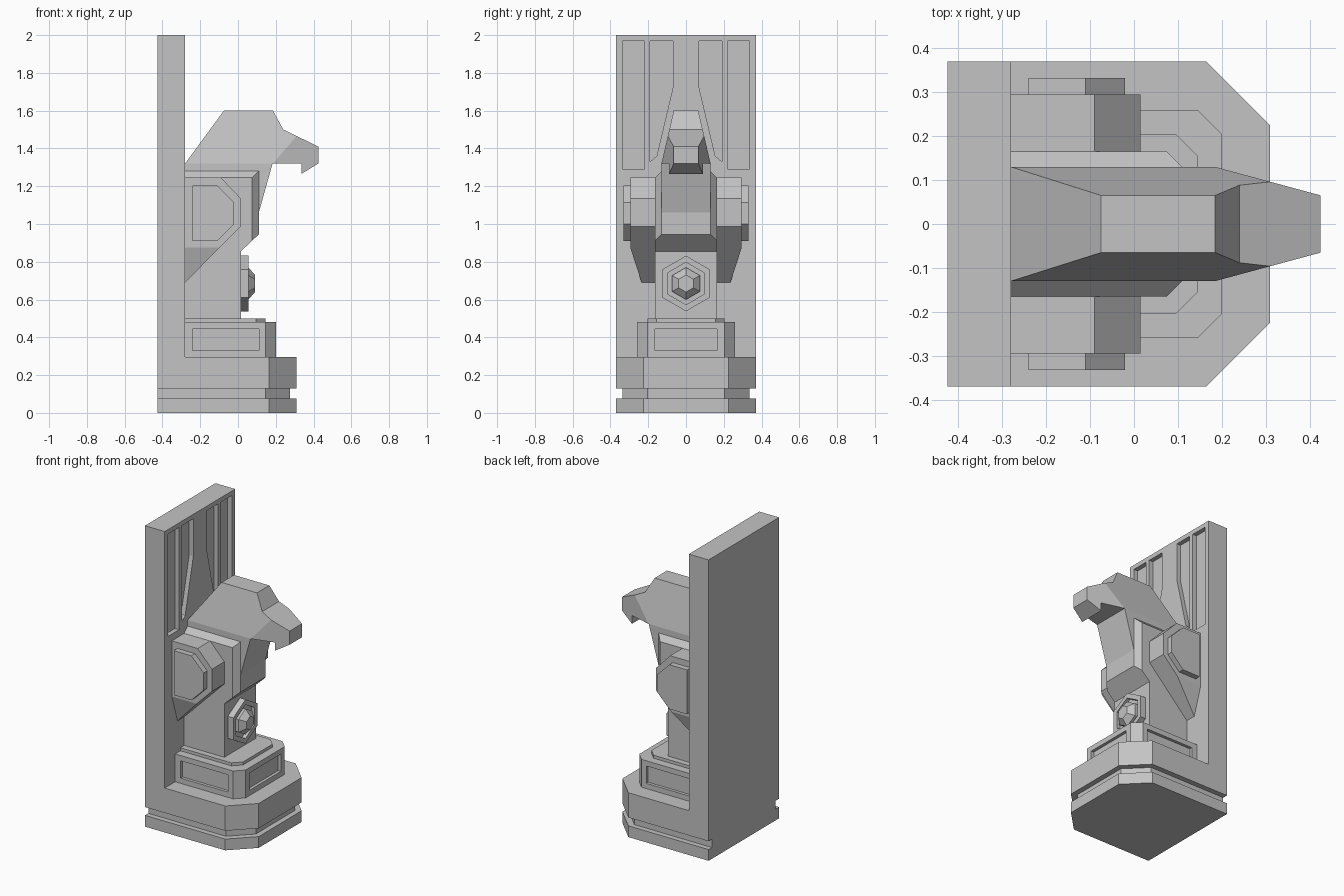
import bpy
import bmesh
from math import sin, cos, tau
from mathutils import Vector

if "Cube" in bpy.data.objects:
    bpy.data.objects.remove(bpy.data.objects["Cube"], do_unlink=True)

stone = bpy.data.materials.new("grey stone")
stone.use_nodes = True
GREY = (0.55, 0.55, 0.55, 1)
stone.diffuse_color = GREY
stone.node_tree.nodes["Principled BSDF"].inputs["Base Color"].default_value = GREY

PLACE = {
    "x": lambda a, b, t: Vector((t, a, b)),
    "y": lambda a, b, t: Vector((a, t, b)),
    "z": lambda a, b, t: Vector((a, b, t)),
}


def prism(name, points, axis, lo, hi, planes=(), taper=1.0):
    """Extrude an outline along an axis, then trim it with (point, normal) planes."""
    bm = bmesh.new()
    ca = sum(p[0] for p in points) / len(points)
    cb = sum(p[1] for p in points) / len(points)
    place = PLACE[axis]
    start = [bm.verts.new(place(a, b, lo)) for a, b in points]
    end = [bm.verts.new(place(ca + (a - ca) * taper, cb + (b - cb) * taper, hi))
           for a, b in points]
    bm.faces.new(start)
    bm.faces.new(end)
    for i in range(len(points)):
        j = (i + 1) % len(points)
        bm.faces.new((start[i], start[j], end[j], end[i]))
    for co, normal in planes:
        geom = bm.verts[:] + bm.edges[:] + bm.faces[:]
        bmesh.ops.bisect_plane(bm, geom=geom, dist=1e-5, plane_co=co,
                               plane_no=normal, clear_outer=True)
        bmesh.ops.holes_fill(bm, edges=[e for e in bm.edges if e.is_boundary], sides=0)
    bmesh.ops.recalc_face_normals(bm, faces=bm.faces)
    mesh = bpy.data.meshes.new(name)
    bm.to_mesh(mesh)
    bm.free()
    mesh.materials.append(stone)
    obj = bpy.data.objects.new(name, mesh)
    bpy.context.collection.objects.link(obj)
    return obj


def carve(target, cutters):
    """Cut recesses into a part and discard the cutters."""
    bpy.context.view_layer.objects.active = target
    for cutter in cutters:
        cutter.hide_render = True
        mod = target.modifiers.new("recess", "BOOLEAN")
        mod.operation = "DIFFERENCE"
        mod.solver = "EXACT"
        mod.object = cutter
        bpy.ops.object.modifier_apply(modifier=mod.name)
        bpy.data.objects.remove(cutter, do_unlink=True)


def rect(a0, a1, b0, b1):
    return [(a0, b0), (a1, b0), (a1, b1), (a0, b1)]


def plan(back, front, half, c):
    """Plan outline with the two front corners cut off."""
    return [(back, -half), (front - c, -half), (front, c - half),
            (front, half - c), (front - c, half), (back, half)]


def hexagon(r):
    return [(r * sin(tau * i / 6), 0.685 + r * cos(tau * i / 6)) for i in range(6)]


def both(co, normal):
    """A trimming plane and its mirror image across y."""
    return [((co[0], s * co[1], co[2]), (normal[0], s * normal[1], normal[2]))
            for s in (1, -1)]


BACK, WALL = -0.425, -0.28

# Stepped base with a groove round it
prism("base_foot", plan(BACK, 0.31, 0.37, 0.145), "z", 0, 0.075)
prism("base_groove", plan(BACK, 0.275, 0.335, 0.13), "z", 0.075, 0.13)
prism("base_block", plan(BACK, 0.31, 0.37, 0.145), "z", 0.13, 0.295)

# Back slab with sunken channels
slab = prism("back_slab", rect(-0.37, 0.37, 0.295, 2), "x", BACK, WALL)
channels = []
for s in (1, -1):
    outer = rect(0.22, 0.335, 1.29, 1.97)
    inner = [(0.07, 1.97), (0.19, 1.97), (0.19, 1.33), (0.155, 1.36), (0.07, 1.72)]
    for outline in (outer, inner):
        channels.append(prism("channel_cutter", [(s * a, b) for a, b in outline],
                              "x", WALL - 0.03, WALL + 0.05))
carve(slab, channels)

# Pedestal with sunken panels
pedestal = prism("pedestal", plan(WALL, 0.2, 0.26, 0.055), "z", 0.295, 0.48)
panels = [prism("panel_cutter", rect(-0.165, 0.165, 0.33, 0.445), "x", 0.18, 0.25)]
for s in (1, -1):
    panels.append(prism("panel_cutter", rect(-0.24, 0.11, 0.33, 0.445),
                        "y", s * 0.24, s * 0.3))
carve(pedestal, panels)
prism("pedestal_cap", plan(WALL, 0.145, 0.205, 0.05), "z", 0.48, 0.5)

# Column widening into a bevelled chest
prism("body", [(WALL, 0.5), (0.015, 0.5), (0.015, 0.855), (0.11, 0.945),
               (0.11, 1.28), (WALL, 1.28)], "y", -0.165, 0.165,
      both((0, 0.165, 1.245), (0, 1, 1)) + both((0.075, 0.165, 0), (1, 1, 0)))

# Neck and hooked bird head
prism("neck", [(WALL, 1.06), (0.11, 1.06), (0.183, 1.32), (WALL, 1.32)],
      "y", -0.13, 0.13)
prism("bird_head", [(WALL, 1.32), (0.335, 1.32), (0.335, 1.265), (0.425, 1.32),
                    (0.425, 1.41), (0.24, 1.5), (0.185, 1.6), (-0.075, 1.6)],
      "y", -0.25, 0.25,
      both((0, 0.13, 1.32), (0, 1, 0.232)) + both((0.185, 0.13, 0), (0.27, 1, 0)))

# Folded wings with raised plates
for s, side in ((1, "back"), (-1, "front")):
    prism(side + "_wing", [(WALL, 0.69), (0.015, 0.988), (0.015, 1.135),
                           (-0.09, 1.245), (WALL, 1.245)], "y", s * 0.12, s * 0.295,
          [((0, s * 0.295, 0.875), (0, s * 0.185, -0.06))])
    prism(side + "_wing_plate", [(-0.24, 0.91), (-0.11, 0.91), (-0.02, 1.0),
                                 (-0.02, 1.115), (-0.11, 1.205), (-0.24, 1.205)],
          "y", s * 0.295, s * 0.332)

# Hexagonal frame and gem on the column
frame = prism("gem_frame", hexagon(0.147), "x", 0.015, 0.055)
carve(frame, [prism("frame_cutter", hexagon(0.112), "x", 0.03, 0.1)])
prism("gem_base", hexagon(0.085), "x", 0.03, 0.055)
prism("gem", hexagon(0.085), "x", 0.055, 0.09, taper=0.53)
